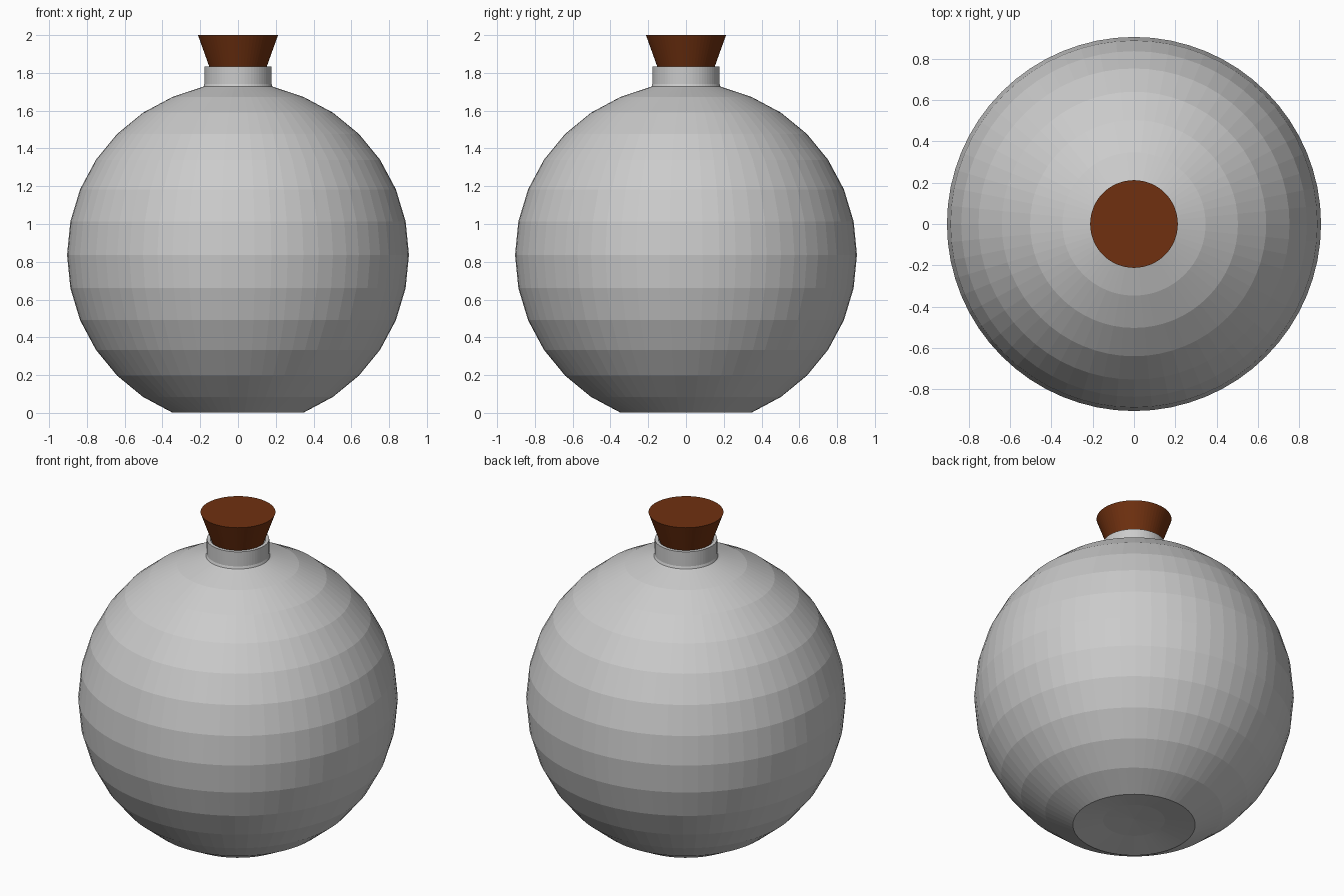
import bpy, bmesh
from math import sin, cos, pi, radians

if "Cube" in bpy.data.objects:
    bpy.data.objects.remove(bpy.data.objects["Cube"])

SEG = 64
R, CZ = 0.905, 0.837


def lathe(name, profile, seg=SEG):
    """Revolve (radius, z) points around z; zero radius makes a pole."""
    bm = bmesh.new()
    rings = []
    for r, z in profile:
        if r == 0:
            rings.append([bm.verts.new((0, 0, z))] * seg)
        else:
            rings.append([bm.verts.new((r * cos(2 * pi * i / seg), r * sin(2 * pi * i / seg), z))
                          for i in range(seg)])
    for a, b in zip(rings, rings[1:]):
        for i in range(seg):
            j = (i + 1) % seg
            bm.faces.new(list(dict.fromkeys((a[i], a[j], b[j], b[i]))))
    bmesh.ops.recalc_face_normals(bm, faces=bm.faces)
    mesh = bpy.data.meshes.new(name)
    bm.to_mesh(mesh)
    bm.free()
    ob = bpy.data.objects.new(name, mesh)
    bpy.context.collection.objects.link(ob)
    return ob


# Flask: dented base, faceted ball, small fillet, open neck, inner wall
ball = [(R * cos(radians(11.25 * k)), CZ + R * sin(radians(11.25 * k))) for k in range(-6, 7)]
outer = [(0, 0.04), (0.175, 0.03)] + ball + [(0.195, 1.723), (0.182, 1.728), (0.177, 1.742), (0.177, 1.833)]
T = 0.02
inner = [(0.177 - T, 1.833), (0.177 - T, 1.715)]
inner += [(r * (R - T) / R, CZ + (z - CZ) * (R - T) / R) for r, z in reversed(ball)]
inner += [(0.175, 0.05), (0, 0.06)]
lathe("flask", outer + inner)

# Tapered stopper
stopper = lathe("stopper", [(0, 1.73), (0.115, 1.73), (0.212, 2.0), (0, 2.0)])
mat = bpy.data.materials.new("cork_brown")
mat.diffuse_color = (0.16, 0.03, 0.005, 1)
mat.use_nodes = True
mat.node_tree.nodes["Principled BSDF"].inputs["Base Color"].default_value = mat.diffuse_color
stopper.data.materials.append(mat)
